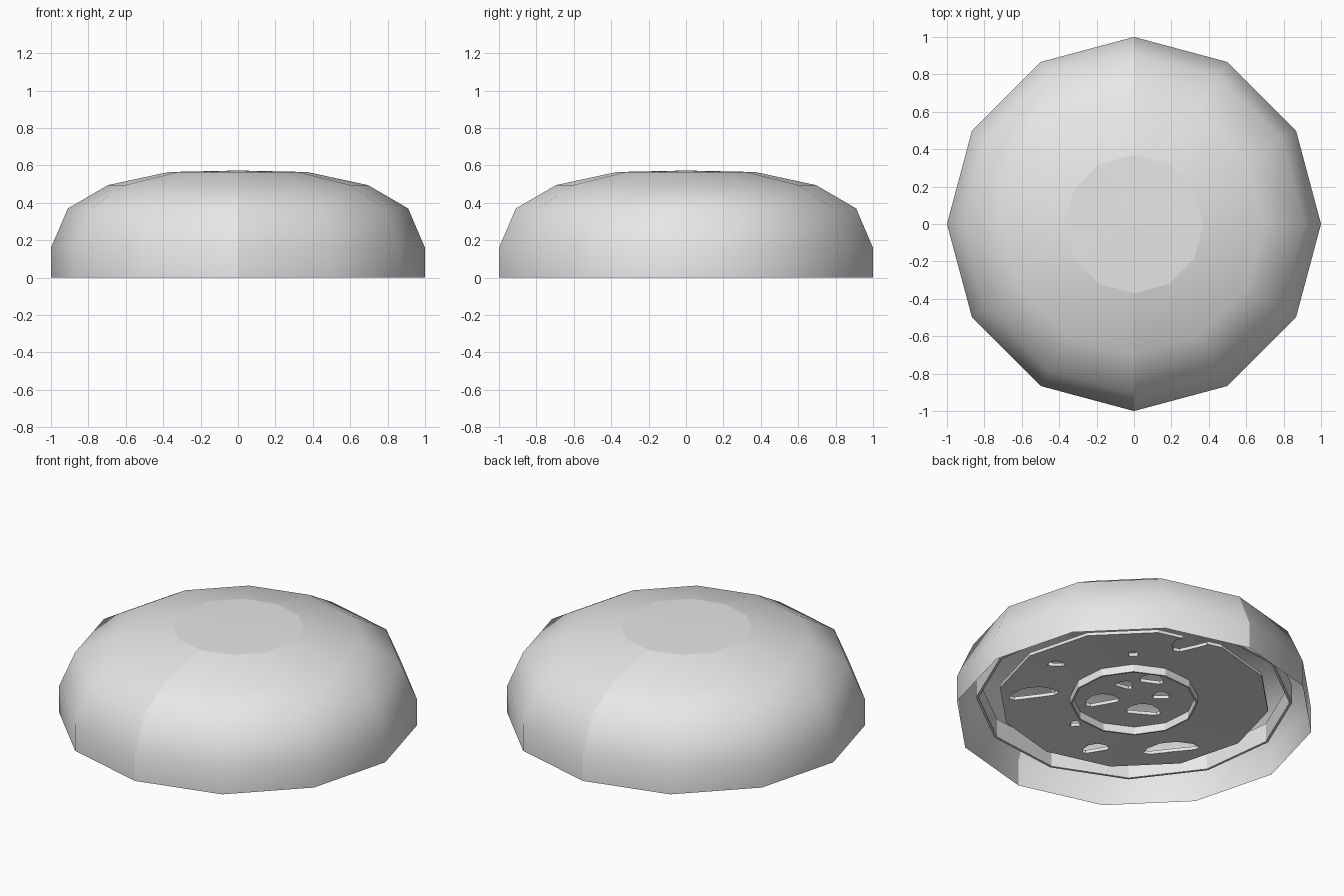
import bpy
import bmesh
from math import radians, sin, cos, pi

if "Cube" in bpy.data.objects:
    bpy.data.objects.remove(bpy.data.objects["Cube"], do_unlink=True)

grey = bpy.data.materials.new("light_grey")
grey.use_nodes = True
grey.diffuse_color = (0.8, 0.8, 0.8, 1)
grey.node_tree.nodes["Principled BSDF"].inputs["Base Color"].default_value = (0.8, 0.8, 0.8, 1)

SIDES = 12
TURN = radians(139.5)


def add_object(name, bm):
    mesh = bpy.data.meshes.new(name)
    bm.to_mesh(mesh)
    bm.free()
    mesh.materials.append(grey)
    obj = bpy.data.objects.new(name, mesh)
    bpy.context.collection.objects.link(obj)
    return obj


def lathe(profile, closed=False, start=0.0):
    """Spin (radius, height) points round z into a 12-sided shape."""
    bm = bmesh.new()
    rings = []
    for r, z in profile:
        if r == 0:
            rings.append([bm.verts.new((0, 0, z))] * SIDES)
        else:
            angles = [start + 2 * pi * i / SIDES for i in range(SIDES)]
            rings.append([bm.verts.new((r * cos(a), r * sin(a), z)) for a in angles])
    pairs = list(zip(rings, rings[1:]))
    if closed:
        pairs.append((rings[-1], rings[0]))
    for low, high in pairs:
        for i in range(SIDES):
            j = (i + 1) % SIDES
            corners = list(dict.fromkeys([low[i], low[j], high[j], high[i]]))
            if len(corners) > 2:
                bm.faces.new(corners)
    bmesh.ops.recalc_face_normals(bm, faces=bm.faces)
    return bm


# Outer dome: smooth open shell with a flat cap and two shading seams
bm = lathe([(1, 0), (1, 0.16), (0.91, 0.37), (0.695, 0.495), (0.37, 0.565), (0, 0.573)])
for face in bm.faces:
    face.smooth = face.calc_center_median().z < 0.56
for edge in bm.edges:
    a, b = (v.co for v in edge.verts)
    on_seam = abs(a.x) < 0.001 and abs(b.x) < 0.001
    on_cap = min(a.z, b.z) > 0.56
    edge.smooth = not (on_seam or on_cap)
add_object("dome", bm)

# Thin wall standing inside the dome, round the plate
inner_wall = add_object("inner_wall", lathe(
    [(0.88, 0.105), (0.88, 0.22), (0.865, 0.22), (0.865, 0.105)],
    closed=True, start=radians(-8)))

# Underside plate, with an open gap between it and the wall
plate = add_object("underside_plate", lathe(
    [(0, 0.132), (0.36, 0.132), (0.757, 0.11), (0.757, 0.13), (0.36, 0.152), (0, 0.152)]))

# Worn openings in the plate: x, y, half length, half width, turn in degrees
openings = [
    (-0.56, -0.05, 0.14, 0.06, -8), (0.31, -0.60, 0.11, 0.07, -30),
    (-0.22, 0.56, 0.08, 0.04, -15), (-0.33, 0.30, 0.03, 0.03, 0),
    (-0.43, -0.38, 0.05, 0.03, 10), (0, -0.48, 0.03, 0.03, 0),
    (0.20, 0.56, 0.16, 0.05, -12), (-0.18, 0.05, 0.10, 0.06, -20),
    (0.05, 0.16, 0.10, 0.06, 10), (0.10, -0.18, 0.07, 0.05, 15),
    (-0.05, -0.12, 0.05, 0.04, 30), (0.15, 0.0, 0.05, 0.04, 0),
]
bm = bmesh.new()
for x, y, length, width, turn in openings:
    t = radians(turn)
    loop = []
    for i in range(10):
        a = 2 * pi * i / 10
        u, v = length * cos(a), width * (sin(a) + 0.3 * cos(2 * a))
        loop.append(bm.verts.new((x + u * cos(t) - v * sin(t), y + u * sin(t) + v * cos(t), 0.05)))
    base = bm.faces.new(loop)
    top = bmesh.ops.extrude_face_region(bm, geom=[base])["geom"]
    bmesh.ops.translate(bm, vec=(0, 0, 0.2), verts=[g for g in top if isinstance(g, bmesh.types.BMVert)])
bmesh.ops.recalc_face_normals(bm, faces=bm.faces)
cutter = add_object("opening_cutter", bm)
cutter.rotation_euler.z = TURN
cutter.hide_render = True

# Apply the cut, then drop the cutter
cut = plate.modifiers.new("openings", "BOOLEAN")
cut.operation = "DIFFERENCE"
cut.solver = "EXACT"
cut.object = cutter
bpy.context.view_layer.objects.active = plate
bpy.ops.object.modifier_apply(modifier=cut.name)
bpy.data.objects.remove(cutter, do_unlink=True)

# Thin round collar hanging below the plate
collar = add_object("centre_collar", lathe(
    [(0.355, 0.085), (0.355, 0.14), (0.345, 0.14), (0.345, 0.085)],
    closed=True, start=TURN))
